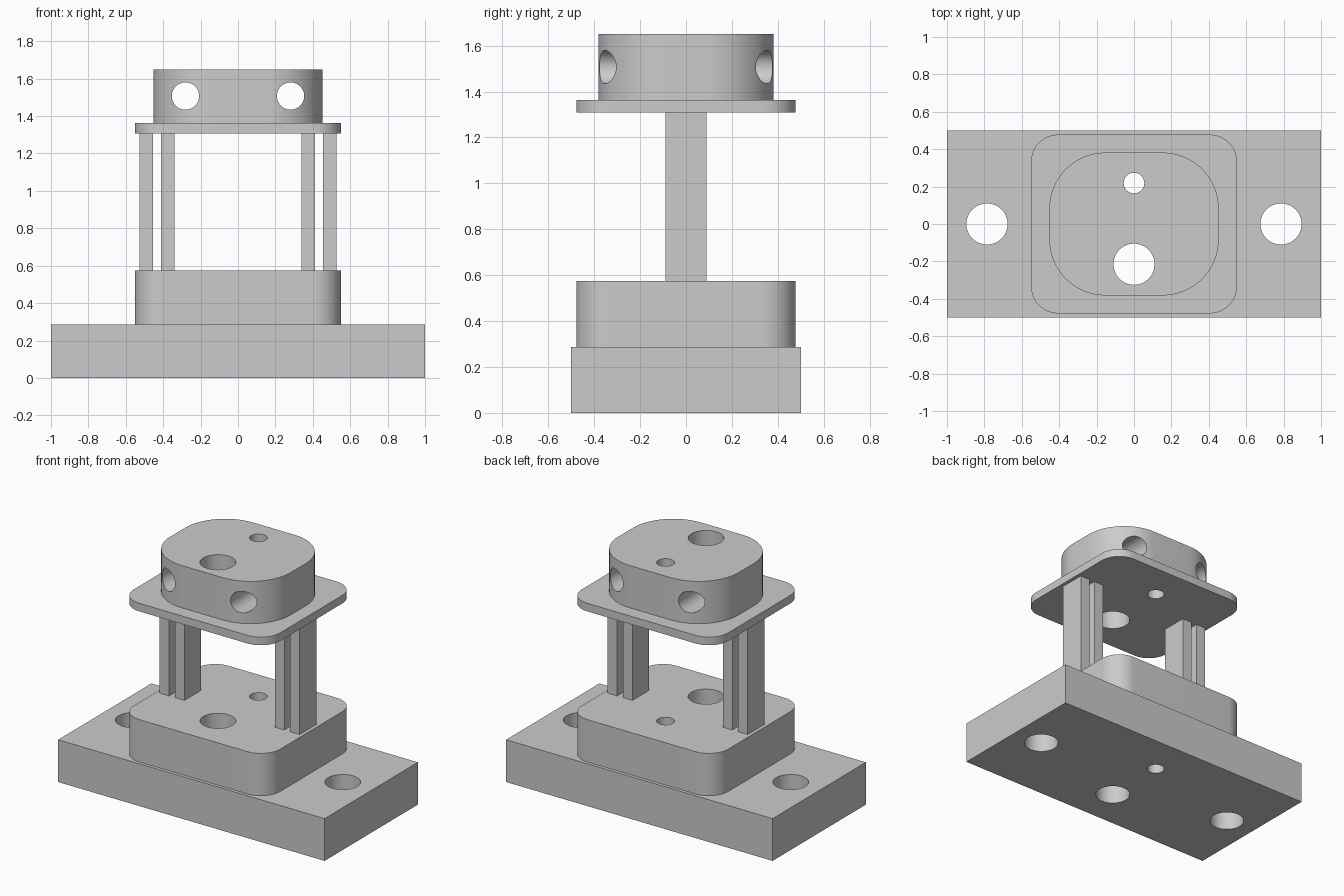
import bpy
import bmesh
from math import cos, sin, pi, radians
from mathutils import Matrix

cube = bpy.data.objects.get("Cube")
if cube:
    bpy.data.objects.remove(cube, do_unlink=True)

grey = bpy.data.materials.new("plain grey")
grey.use_nodes = True
colour = (0.6, 0.6, 0.6, 1)
grey.diffuse_color = colour
grey.node_tree.nodes["Principled BSDF"].inputs["Base Color"].default_value = colour


def link(name, bm):
    mesh = bpy.data.meshes.new(name)
    bmesh.ops.recalc_face_normals(bm, faces=bm.faces)
    bm.to_mesh(mesh)
    bm.free()
    mesh.materials.append(grey)
    obj = bpy.data.objects.new(name, mesh)
    bpy.context.collection.objects.link(obj)
    return obj


def outline(hx, hy, r, steps=16):
    """Rectangle outline with rounded corners."""
    if r == 0:
        return [(hx, hy), (-hx, hy), (-hx, -hy), (hx, -hy)]
    points = []
    for q, (sx, sy) in enumerate([(1, 1), (-1, 1), (-1, -1), (1, -1)]):
        for i in range(steps + 1):
            a = (q + i / steps) * pi / 2
            points.append((sx * (hx - r) + r * cos(a), sy * (hy - r) + r * sin(a)))
    return points


def slab(name, hx, hy, z0, z1, r=0, cx=0):
    bm = bmesh.new()
    base = bm.faces.new([bm.verts.new((x + cx, y, z0)) for x, y in outline(hx, hy, r)])
    top = bmesh.ops.extrude_face_region(bm, geom=[base])["geom"]
    verts = [v for v in top if isinstance(v, bmesh.types.BMVert)]
    bmesh.ops.translate(bm, verts=verts, vec=(0, 0, z1 - z0))
    return link(name, bm)


def drill(obj, x, y, z, r, along_y=False):
    """Cut a round hole right through a part."""
    bm = bmesh.new()
    turn = Matrix.Rotation(pi / 2 if along_y else 0, 4, "X")
    bmesh.ops.create_cone(bm, cap_ends=True, segments=64, radius1=r, radius2=r,
                          depth=4, matrix=Matrix.Translation((x, y, z)) @ turn)
    cutter = link("hole_cutter", bm)
    cutter.hide_render = True
    mod = obj.modifiers.new("hole", "BOOLEAN")
    mod.operation = "DIFFERENCE"
    mod.solver = "EXACT"
    mod.object = cutter
    bpy.context.view_layer.objects.active = obj
    bpy.ops.object.modifier_apply(modifier=mod.name)
    bpy.data.objects.remove(cutter, do_unlink=True)


# Stacked blocks
base = slab("base_block", 1, 0.5, 0, 0.287)
lower = slab("lower_block", 0.55, 0.478, 0.287, 0.574, r=0.145)
plate = slab("upper_plate", 0.55, 0.478, 1.308, 1.363, r=0.145)
head = slab("head_block", 0.453, 0.382, 1.363, 1.65, r=0.3)
parts = [base, lower, plate, head]

# Vertical bores shared by the whole stack
for part in parts:
    drill(part, 0, 0.219, 0.8, 0.055)
    drill(part, 0, -0.215, 0.8, 0.11)

for side, label in ((1, "left"), (-1, "right")):
    # Mounting holes and horizontal bores
    drill(base, side * 0.786, 0, 0, 0.11)
    drill(head, side * 0.281, 0, 1.507, 0.073, along_y=True)
    # Paired support strips
    for x, place in ((0.375, "inner"), (0.49, "outer")):
        slab(f"{label}_{place}_support", 0.036, 0.09, 0.574, 1.308, cx=side * x)

# Smooth the rounded walls, keep edges crisp
bpy.ops.object.select_all(action="DESELECT")
for part in parts:
    part.select_set(True)
bpy.context.view_layer.objects.active = head
bpy.ops.object.shade_smooth_by_angle(angle=radians(30))
